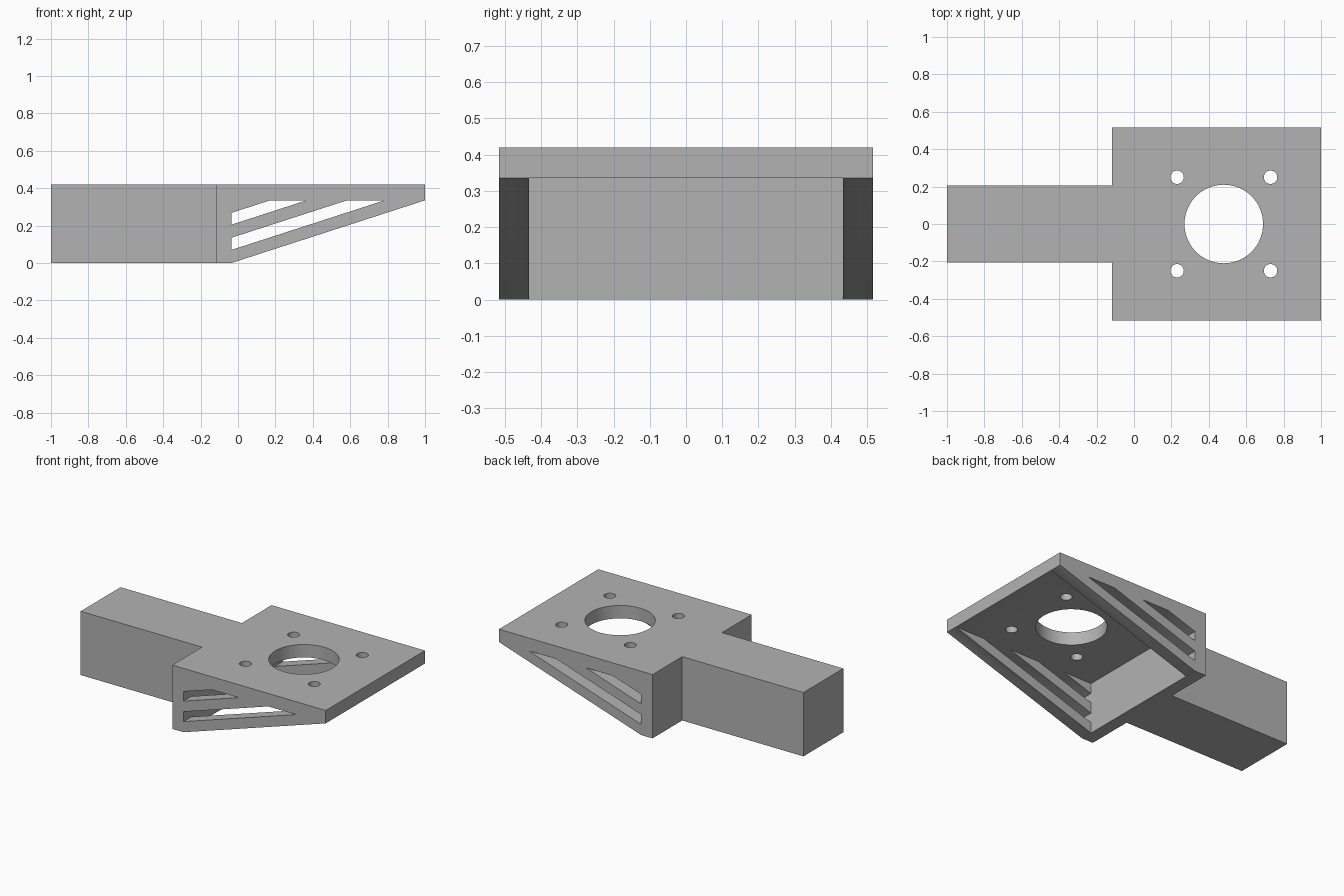
import bpy
import bmesh
from mathutils import Vector

cube = bpy.data.objects.get("Cube")
if cube:
    bpy.data.objects.remove(cube, do_unlink=True)

TOP, DECK = 0.42, 0.335        # top surface and underside of the deck
BACK, INNER = -0.117, -0.035   # outer and inner faces of the rear wall
HALF, WALL = 0.516, 0.434      # outer and inner faces of the side walls
ARM = 0.207                    # half width of the arm

grey = bpy.data.materials.new("grey")
grey.use_nodes = True
colour = (0.45, 0.45, 0.45, 1)
grey.diffuse_color = colour
grey.node_tree.nodes["Principled BSDF"].inputs["Base Color"].default_value = colour


def prism(name, points, direction):
    """Extrude a flat outline into a solid."""
    bm = bmesh.new()
    face = bm.faces.new([bm.verts.new(p) for p in points])
    extruded = bmesh.ops.extrude_face_region(bm, geom=[face])["geom"]
    bmesh.ops.translate(bm, vec=Vector(direction),
                        verts=[v for v in extruded if isinstance(v, bmesh.types.BMVert)])
    bmesh.ops.recalc_face_normals(bm, faces=bm.faces)
    mesh = bpy.data.meshes.new(name)
    bm.to_mesh(mesh)
    bm.free()
    mesh.materials.append(grey)
    obj = bpy.data.objects.new(name, mesh)
    bpy.context.collection.objects.link(obj)
    return obj


def side_prism(name, outline):
    """Solid with an x-z outline running through the full width."""
    return prism(name, [(x, -0.7, z) for x, z in outline], (0, 1.4, 0))


def cut(target, cutter):
    mod = target.modifiers.new("cut", "BOOLEAN")
    mod.operation = "DIFFERENCE"
    mod.solver = "EXACT"
    mod.object = cutter
    bpy.context.view_layer.objects.active = target
    bpy.ops.object.modifier_apply(modifier=mod.name)
    bpy.data.objects.remove(cutter, do_unlink=True)


# Arm and bracket head as one T-shaped block
half = [(-1, ARM), (BACK, ARM), (BACK, HALF), (1, HALF)]
outline = half + [(x, -y) for x, y in reversed(half)]
bracket = prism("motor_bracket", [(x, y, 0) for x, y in outline], (0, 0, TOP))

# Hollow under the deck
cut(bracket, prism("cavity", [(INNER, -WALL, -0.1), (1.2, -WALL, -0.1),
                              (1.2, WALL, -0.1), (INNER, WALL, -0.1)],
                   (0, 0, DECK + 0.1)))

# Sloping lower edge of the side walls
slope = DECK / (1 - INNER)
run = 0.3
cut(bracket, side_prism("slope_cutter", [
    (INNER - run, -run * slope), (1 + run, DECK + run * slope), (1 + run, -run)]))

# Slanted slots through both side walls
for low, high in ((0.07, 0.135), (0.205, 0.268)):
    cut(bracket, side_prism("slot_cutter", [
        (INNER, low), (INNER + (DECK - low) / slope, DECK),
        (INNER + (DECK - high) / slope, DECK), (INNER, high)]))

# Large centre bore and four screw holes
holes = [(0.48, 0, 0.21, 64)]
holes += [(0.48 + dx, dy, 0.036, 32) for dx in (-0.25, 0.25) for dy in (-0.25, 0.25)]
for x, y, radius, sides in holes:
    bpy.ops.mesh.primitive_cylinder_add(vertices=sides, radius=radius, depth=0.4,
                                        location=(x, y, TOP))
    cut(bracket, bpy.context.object)

# Smooth bores with crisp edges
bpy.ops.object.select_all(action="DESELECT")
bracket.select_set(True)
bpy.context.view_layer.objects.active = bracket
bpy.ops.object.shade_smooth_by_angle(angle=0.5)
